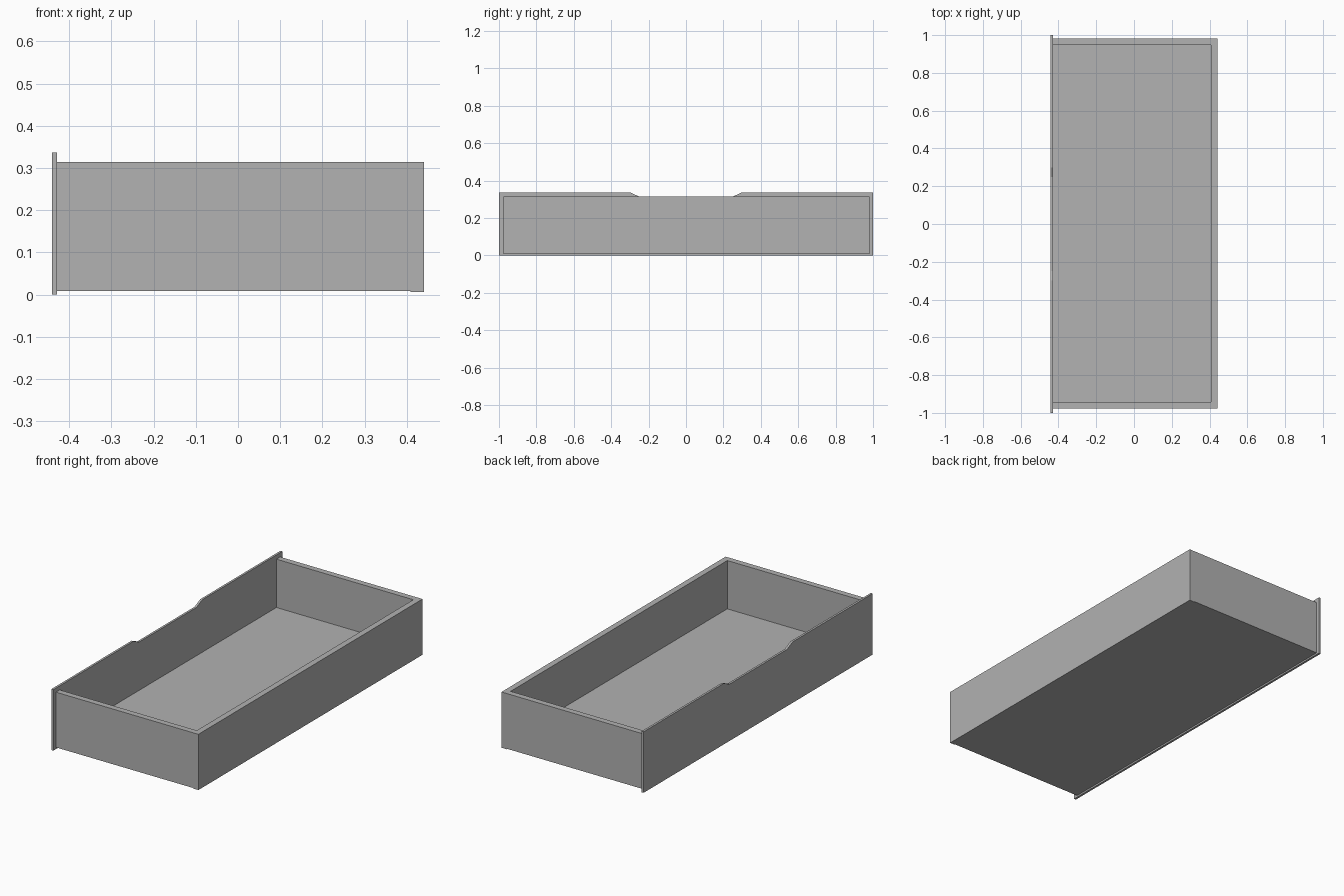
import bpy
import bmesh

cube = bpy.data.objects.get("Cube")
if cube:
    bpy.data.objects.remove(cube, do_unlink=True)

grey = bpy.data.materials.new("board grey")
grey.use_nodes = True
colour = (0.445, 0.445, 0.445, 1)
grey.diffuse_color = colour
grey.node_tree.nodes["Principled BSDF"].inputs["Base Color"].default_value = colour


def panel(name, outline, x0, x1):
    """Extrude a (y, z) outline along x."""
    bm = bmesh.new()
    face = bm.faces.new([bm.verts.new((x0, y, z)) for y, z in outline])
    result = bmesh.ops.extrude_face_region(bm, geom=[face])
    moved = [v for v in result["geom"] if isinstance(v, bmesh.types.BMVert)]
    bmesh.ops.translate(bm, verts=moved, vec=(x1 - x0, 0, 0))
    bmesh.ops.recalc_face_normals(bm, faces=bm.faces)
    mesh = bpy.data.meshes.new(name)
    bm.to_mesh(mesh)
    bm.free()
    mesh.materials.append(grey)
    obj = bpy.data.objects.new(name, mesh)
    bpy.context.collection.objects.link(obj)
    return obj


def board(name, x0, x1, y0, y1, z0, z1):
    return panel(name, [(y0, z0), (y1, z0), (y1, z1), (y0, z1)], x0, x1)


# Box extents and board thickness
FACE_BACK, INNER, OUTER = -0.429, 0.408, 0.441
Y0, Y1, T = -0.976, 0.981, 0.033
BOTTOM, FLOOR, RIM, TOP = 0.009, 0.047, 0.314, 0.337

# Drawer face with the sloped hand notch in its top edge
half = [(1, 0), (1, TOP), (0.30, TOP), (0.25, RIM)]
outline = half + [(-y, z) for y, z in reversed(half)]
panel("drawer_face", outline, -0.441, FACE_BACK)

# Box walls and base
board("back_board", INNER, OUTER, Y0, Y1, 0.006, RIM)
board("side_board_near", FACE_BACK, INNER, Y0, Y0 + T, BOTTOM, RIM)
board("side_board_far", FACE_BACK, INNER, Y1 - T, Y1, BOTTOM, RIM)
board("base_board", FACE_BACK, INNER, Y0 + T, Y1 - T, BOTTOM, FLOOR)
